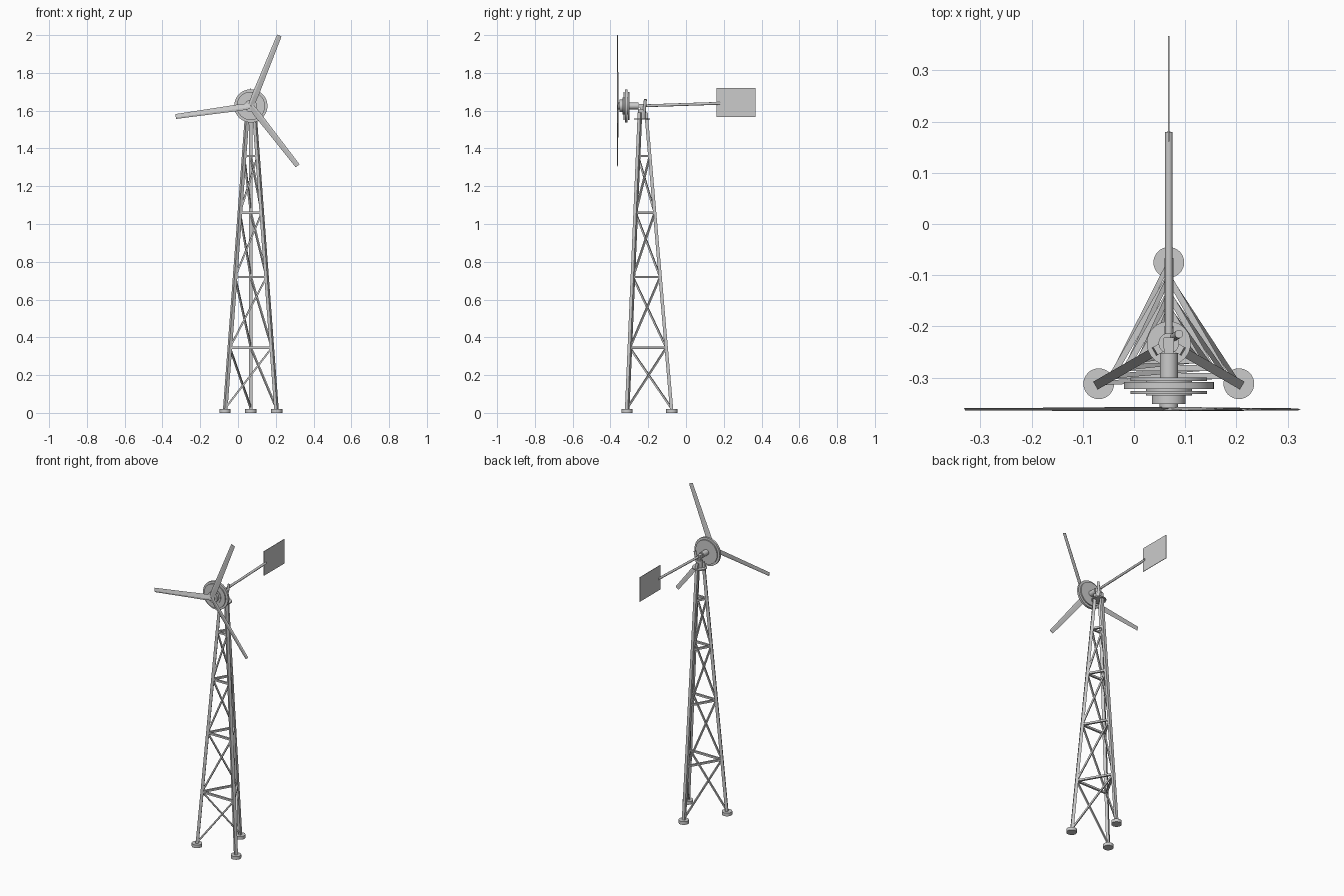
import bpy, bmesh, math
from mathutils import Vector, Matrix

if "Cube" in bpy.data.objects:
    bpy.data.objects.remove(bpy.data.objects["Cube"])

CX, CY, HZ = 0.068, -0.233, 1.625      # tower axis and rotor height
TOP = 1.56


def finish(name, bm, smooth=False):
    bmesh.ops.recalc_face_normals(bm, faces=bm.faces)
    me = bpy.data.meshes.new(name)
    bm.to_mesh(me)
    bm.free()
    ob = bpy.data.objects.new(name, me)
    bpy.context.collection.objects.link(ob)
    if smooth:
        bpy.context.view_layer.objects.active = ob
        ob.select_set(True)
        bpy.ops.object.shade_smooth_by_angle(angle=math.radians(35))
        ob.select_set(False)
    return ob


def add_rod(bm, a, b, r, n=16):
    a, b = Vector(a), Vector(b)
    d = b - a
    rot = d.to_track_quat('Z', 'Y').to_matrix().to_4x4()
    if n == 4:
        rot = rot @ Matrix.Rotation(math.pi / 4, 4, 'Z')
    bmesh.ops.create_cone(bm, cap_ends=True, segments=n, radius1=r, radius2=r,
                          depth=d.length, matrix=Matrix.Translation((a + b) / 2) @ rot)


def rod(name, a, b, r, n=32):
    bm = bmesh.new()
    add_rod(bm, a, b, r, n)
    return finish(name, bm, n > 8)


def leg_point(i, z):
    ang = math.radians((90, 210, 330)[i])
    r = 0.158 + (0.024 - 0.158) * z / TOP
    return Vector((CX + r * math.cos(ang), CY + r * math.sin(ang), z))


# Three tower legs on round feet
for i, side in enumerate(("back", "left", "right")):
    p = leg_point(i, 0)
    rod(side + "_foot", p, p + Vector((0, 0, 0.02)), 0.03)
    rod(side + "_leg", leg_point(i, 0.015), leg_point(i, TOP + 0.03), 0.0125, 4)

# Horizontal rails, and one diagonal brace per bay spiralling round the sides
levels = [0.025, 0.345, 0.72, 1.06, 1.36]
rails, braces = bmesh.new(), bmesh.new()
for i in range(3):
    j = (i + 1) % 3
    for z in levels[1:]:
        add_rod(rails, leg_point(i, z), leg_point(j, z), 0.0085, 4)
    for z0, z1 in zip(levels, levels[1:]):
        add_rod(braces, leg_point(i, z0), leg_point(j, z1), 0.0065, 4)
finish("tower_rails", rails)
finish("tower_braces", braces)

# Tower head: plate, yaw tube and tail pivot
rod("top_plate", (CX, CY, 1.552), (CX, CY, 1.559), 0.043)
rod("yaw_tube", (CX, CY, 1.555), (CX, CY, 1.605), 0.02)
rod("yaw_block", (CX, CY, 1.555), (CX, CY, 1.635), 0.014, 4)
rod("tail_pivot", (CX + 0.006, CY + 0.01, 1.575), (CX + 0.02, CY + 0.018, 1.66), 0.008)

# Generator: shaft, stacked discs and hub, all along y
for name, y0, y1, r in (
        ("shaft_housing", -0.252, -0.302, 0.0175),
        ("rear_rotor_disc", -0.300, -0.307, 0.075),
        ("generator_core", -0.300, -0.335, 0.045),
        ("stator_disc", -0.309, -0.322, 0.088),
        ("front_rotor_disc", -0.326, -0.332, 0.075),
        ("hub", -0.330, -0.352, 0.033),
        ("hub_plate", -0.352, -0.359, 0.018)):
    rod(name, (CX, y0, HZ), (CX, y1, HZ), r, 48)
rod("shaft_arm", (CX, -0.222, HZ), (CX, -0.26, HZ), 0.013, 4)

# Three tapered, slightly twisted blades
sections = [(0.0, 0.03, 14), (0.06, 0.036, 12), (0.17, 0.032, 9),
            (0.29, 0.029, 7), (0.402, 0.026, 5)]   # radius, chord, pitch
for k, deg in enumerate((68, 188, 308)):
    bm = bmesh.new()
    rings = []
    for r, c, pitch in sections:
        t = math.radians(pitch)
        ring = []
        for u, v in ((-0.5, 0), (-0.2, -0.003), (0.5, 0), (-0.2, 0.001)):
            x, y = u * c, v
            ring.append(bm.verts.new((x * math.cos(t) - y * math.sin(t),
                                      x * math.sin(t) + y * math.cos(t), r)))
        rings.append(ring)
    for a, b in zip(rings, rings[1:]):
        for i in range(4):
            j = (i + 1) % 4
            bm.faces.new((a[i], a[j], b[j], b[i]))
    bm.faces.new(rings[0])
    bm.faces.new(rings[-1])
    bm.transform(Matrix.Translation((CX, -0.361, HZ))
                 @ Matrix.Rotation(math.radians(90 - deg), 4, 'Y'))
    finish("blade_%d" % (k + 1), bm)

# Tail boom and flat vane
rod("tail_boom", (CX, -0.215, 1.626), (CX, 0.18, 1.639), 0.0075, 16)
bm = bmesh.new()
bmesh.ops.create_cube(bm, size=1)
bm.transform(Matrix.Translation((CX, 0.264, 1.643)) @ Matrix.Diagonal((0.003, 0.206, 0.154, 1)))
finish("tail_vane", bm)
